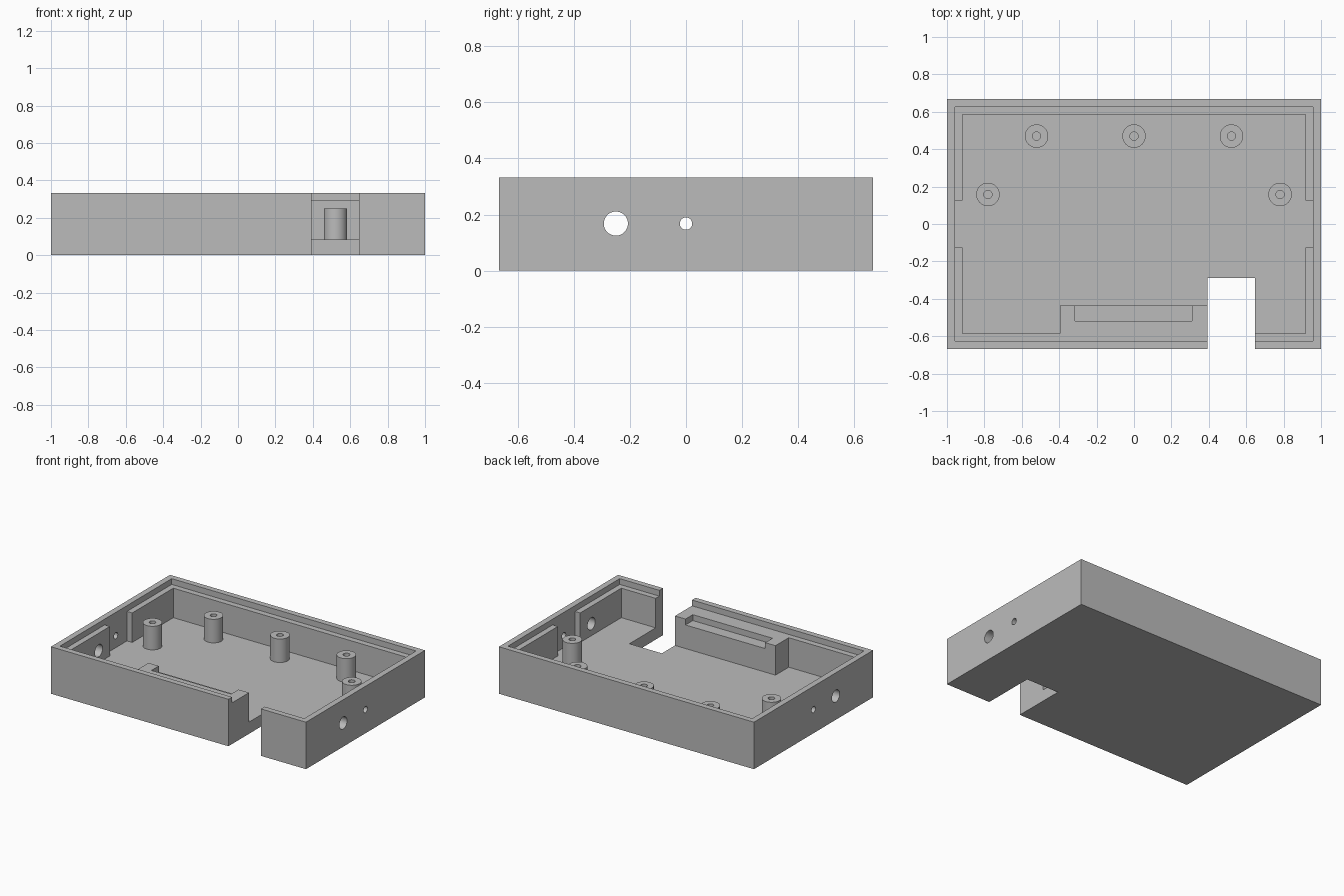
import bpy, bmesh, math
from mathutils import Matrix, Vector

old = bpy.data.objects.get("Cube")
if old:
    bpy.data.objects.remove(old, do_unlink=True)

grey = bpy.data.materials.new("plain grey")
grey.use_nodes = True
COLOR = (0.5, 0.5, 0.5, 1)
grey.diffuse_color = COLOR
grey.node_tree.nodes["Principled BSDF"].inputs["Base Color"].default_value = COLOR

# Main dimensions
W, D, H = 1.0, 0.667, 0.333
FLOOR, LEDGE, BOSS_TOP = 0.083, 0.292, 0.25
RIM_X, RIM_Y = 0.958, 0.626
IN_X, IN_Y = 0.917, 0.585
GAP = 0.125
NOTCH = (0.392, 0.647)


def make_object(name, bm):
    bmesh.ops.recalc_face_normals(bm, faces=bm.faces)
    mesh = bpy.data.meshes.new(name)
    bm.to_mesh(mesh)
    bm.free()
    mesh.materials.append(grey)
    obj = bpy.data.objects.new(name, mesh)
    bpy.context.collection.objects.link(obj)
    return obj


def prism(name, outline, z0, z1):
    bm = bmesh.new()
    face = bm.faces.new([bm.verts.new((x, y, z0)) for x, y in outline])
    up = bmesh.ops.extrude_face_region(bm, geom=[face])["geom"]
    verts = [v for v in up if isinstance(v, bmesh.types.BMVert)]
    bmesh.ops.translate(bm, verts=verts, vec=(0, 0, z1 - z0))
    return make_object(name, bm)


def box(name, x0, x1, y0, y1, z0, z1):
    return prism(name, [(x0, y0), (x1, y0), (x1, y1), (x0, y1)], z0, z1)


def side_drill(name, y, z, radius):
    bm = bmesh.new()
    bmesh.ops.create_cone(bm, cap_ends=True, segments=48, radius1=radius, radius2=radius,
                          depth=3, matrix=Matrix.Translation((0, y, z)) @ Matrix.Rotation(math.pi / 2, 4, "Y"))
    return make_object(name, bm)


def cut(target, cutter):
    mod = target.modifiers.new("cut", "BOOLEAN")
    mod.operation = "DIFFERENCE"
    mod.solver = "EXACT"
    mod.object = cutter
    bpy.context.view_layer.objects.active = target
    bpy.ops.object.modifier_apply(modifier=mod.name)
    bpy.data.objects.remove(cutter, do_unlink=True)


def smooth(obj):
    bpy.ops.object.select_all(action="DESELECT")
    obj.select_set(True)
    bpy.context.view_layer.objects.active = obj
    bpy.ops.object.shade_smooth_by_angle(angle=math.radians(30))


# Case: solid block hollowed out, leaving the inner ledge and the front connector block
case = box("case_tray", -W, W, -D, D, 0, H)
right_side = [(IN_X, -IN_Y), (IN_X, -GAP), (RIM_X, -GAP), (RIM_X, GAP), (IN_X, GAP), (IN_X, IN_Y)]
left_side = [(-x, y) for x, y in reversed(right_side)]
block_edge = [(-0.396, -IN_Y), (-0.396, -0.437), (0.5, -0.437), (0.5, -IN_Y)]
cut(case, prism("cavity", right_side + left_side + block_edge, FLOOR, 0.5))
cut(case, box("lid_recess", -RIM_X, RIM_X, -RIM_Y, RIM_Y, LEDGE, 0.6))

# Slot on the connector block, open towards the inside
cut(case, box("slot", -0.315, 0.31, -0.519, -0.4, BOSS_TOP, 0.6))

# Front notch and side wall holes
cut(case, box("notch", *NOTCH, -1, -0.29, -0.5, 0.7))
cut(case, side_drill("large_hole", -0.25, 0.168, 0.043))
cut(case, side_drill("small_hole", 0, 0.168, 0.022))

# Merge leftover flat seams
bm = bmesh.new()
bm.from_mesh(case.data)
bmesh.ops.remove_doubles(bm, verts=bm.verts, dist=0.0001)
bmesh.ops.dissolve_limit(bm, angle_limit=math.radians(1), verts=bm.verts, edges=bm.edges)
bm.to_mesh(case.data)
bm.free()
smooth(case)


# Hollow screw bosses standing on the floor
def boss(name, x, y, outer=0.0625, inner=0.022):
    bm = bmesh.new()
    profile = [(inner, FLOOR - 0.003), (outer, FLOOR - 0.003), (outer, BOSS_TOP), (inner, BOSS_TOP)]
    verts = [bm.verts.new((r, 0, z)) for r, z in profile]
    edges = [bm.edges.new((verts[i], verts[(i + 1) % 4])) for i in range(4)]
    bmesh.ops.spin(bm, geom=verts + edges, cent=(0, 0, 0), axis=(0, 0, 1),
                   angle=math.tau, steps=48, use_merge=False)
    bmesh.ops.remove_doubles(bm, verts=bm.verts, dist=0.0001)
    obj = make_object(name, bm)
    obj.location = Vector((x, y, 0))
    smooth(obj)


boss("back_middle_boss", 0, 0.47)
for side, sign in (("left", 1), ("right", -1)):
    boss("back_" + side + "_boss", sign * 0.521, 0.47)
    boss("side_" + side + "_boss", sign * 0.781, 0.158)
